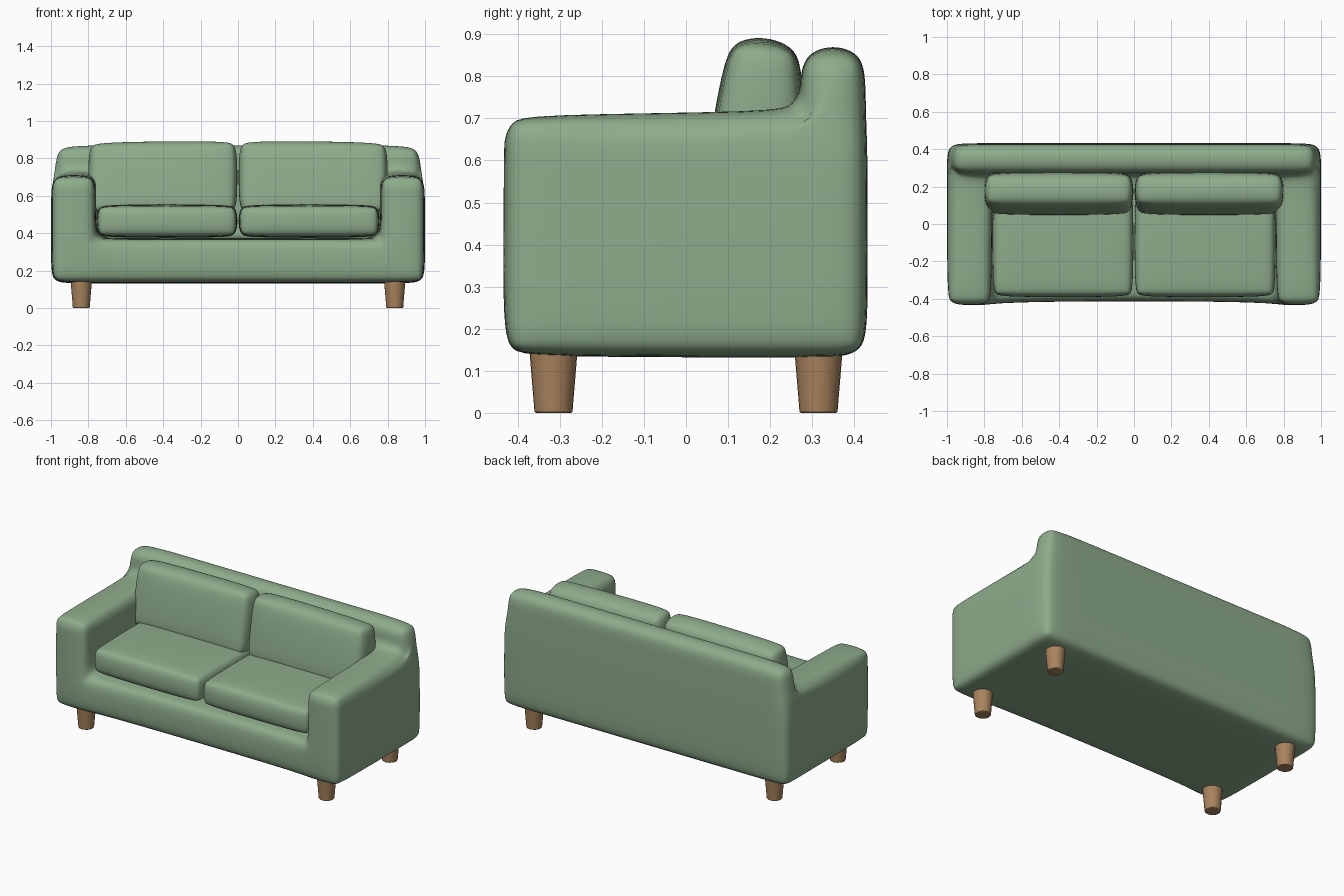
import bpy, bmesh
from itertools import product
from mathutils import Vector

if "Cube" in bpy.data.objects:
    bpy.data.objects.remove(bpy.data.objects["Cube"])


def material(name, rgb):
    m = bpy.data.materials.new(name)
    m.diffuse_color = (*rgb, 1)
    m.use_nodes = True
    m.node_tree.nodes["Principled BSDF"].inputs["Base Color"].default_value = m.diffuse_color
    return m


GREEN = material("sage green fabric", (0.27, 0.41, 0.26))
WOOD = material("brown wood", (0.40, 0.23, 0.11))


def add_object(name, bm, mat):
    bmesh.ops.recalc_face_normals(bm, faces=bm.faces)
    for f in bm.faces:
        f.smooth = True
    me = bpy.data.meshes.new(name)
    bm.to_mesh(me)
    bm.free()
    me.materials.append(mat)
    ob = bpy.data.objects.new(name, me)
    bpy.context.collection.objects.link(ob)
    return ob


def soften(ob, width, segments=2):
    """Round the edges like upholstery."""
    b = ob.modifiers.new("round", 'BEVEL')
    b.width, b.segments = width, segments
    b.limit_method, b.angle_limit = 'ANGLE', 0.7
    s = ob.modifiers.new("smooth", 'SUBSURF')
    s.levels = s.render_levels = 2


# Frame: base, arms and back as one shell around the filled cells of a grid
XS = [-1, -0.76, -0.67, 0.67, 0.76, 1]
YS = [-0.433, 0.272, 0.432]
ZS = [0.132, 0.375, 0.62, 0.716, 0.87]


def filled(i, j, k):
    if not (0 <= i < 5 and 0 <= j < 2 and 0 <= k < 4):
        return False
    return k == 0 or j == 1 or (i in (0, 4) and k < 3)


bm = bmesh.new()
grid = {}


def vert(p):
    if p not in grid:
        x, y, z = XS[p[0]], YS[p[1]], ZS[p[2]]
        if p[1] == 0 and p[0] in (2, 3):      # base front sits behind the arms
            y += 0.02
        if p[0] in (0, 5) and p[1] > 0:       # back is narrower above the arms
            x *= (1, 1, 1, 0.98, 0.968)[p[2]]
            z -= 0.008 if p[2] == 4 else 0
        if p[1] == 2 and p[2] >= 3:
            y -= 0.005
        if p[1] == 0 and p[2] == 3:           # arms dip slightly to the front
            z -= 0.006
        grid[p] = bm.verts.new((x, y, z))
    return grid[p]


for cell in product(range(5), range(2), range(4)):
    if not filled(*cell):
        continue
    for axis, side in product(range(3), (0, 1)):
        near = list(cell)
        near[axis] += 2 * side - 1
        if filled(*near):
            continue
        u, v = [a for a in range(3) if a != axis]
        corners = []
        for du, dv in ((0, 0), (1, 0), (1, 1), (0, 1)):
            p = list(cell)
            p[axis] += side
            p[u] += du
            p[v] += dv
            corners.append(vert(tuple(p)))
        bm.faces.new(corners)
soften(add_object("sofa_frame", bm, GREEN), 0.058)


def cushion(name, profile, x0, x1, width, drop=0.0):
    """Side profile of four (y, z) corners stretched from x0 to x1."""
    bm = bmesh.new()
    top = max(z for _, z in profile) - 0.05
    rings = [[bm.verts.new((x, y, z - (d if z > top else 0))) for y, z in profile]
             for x, d in ((x0, 0), (x1, drop))]
    for r in rings:
        bm.faces.new(r)
    for i in range(4):
        j = (i + 1) % 4
        bm.faces.new((rings[0][i], rings[0][j], rings[1][j], rings[1][i]))
    soften(add_object(name, bm, GREEN), width)


# Cushions and legs, left and right
for side, s in (("left", -1), ("right", 1)):
    cushion("seat_cushion_" + side,
            [(-0.392, 0.374), (0.2, 0.374), (0.2, 0.558), (-0.392, 0.554)],
            0.002 * s, 0.758 * s, 0.055)
    cushion("back_cushion_" + side,
            [(0.03, 0.5), (0.285, 0.5), (0.278, 0.885), (0.098, 0.905)],
            0.002 * s, 0.802 * s, 0.065, 0.008)
    for end, y in (("front", -0.315), ("back", 0.315)):
        bm = bmesh.new()
        bmesh.ops.create_cone(bm, cap_ends=True, segments=24,
                              radius1=0.045, radius2=0.059, depth=0.17)
        bmesh.ops.translate(bm, verts=bm.verts, vec=Vector((0.838 * s, y, 0.085)))
        leg = add_object(f"{end}_leg_{side}", bm, WOOD)
        b = leg.modifiers.new("round", 'BEVEL')
        b.width, b.segments, b.limit_method = 0.004, 2, 'ANGLE'
        bpy.context.view_layer.objects.active = leg
        leg.select_set(True)
        bpy.ops.object.shade_smooth_by_angle()
        leg.select_set(False)
